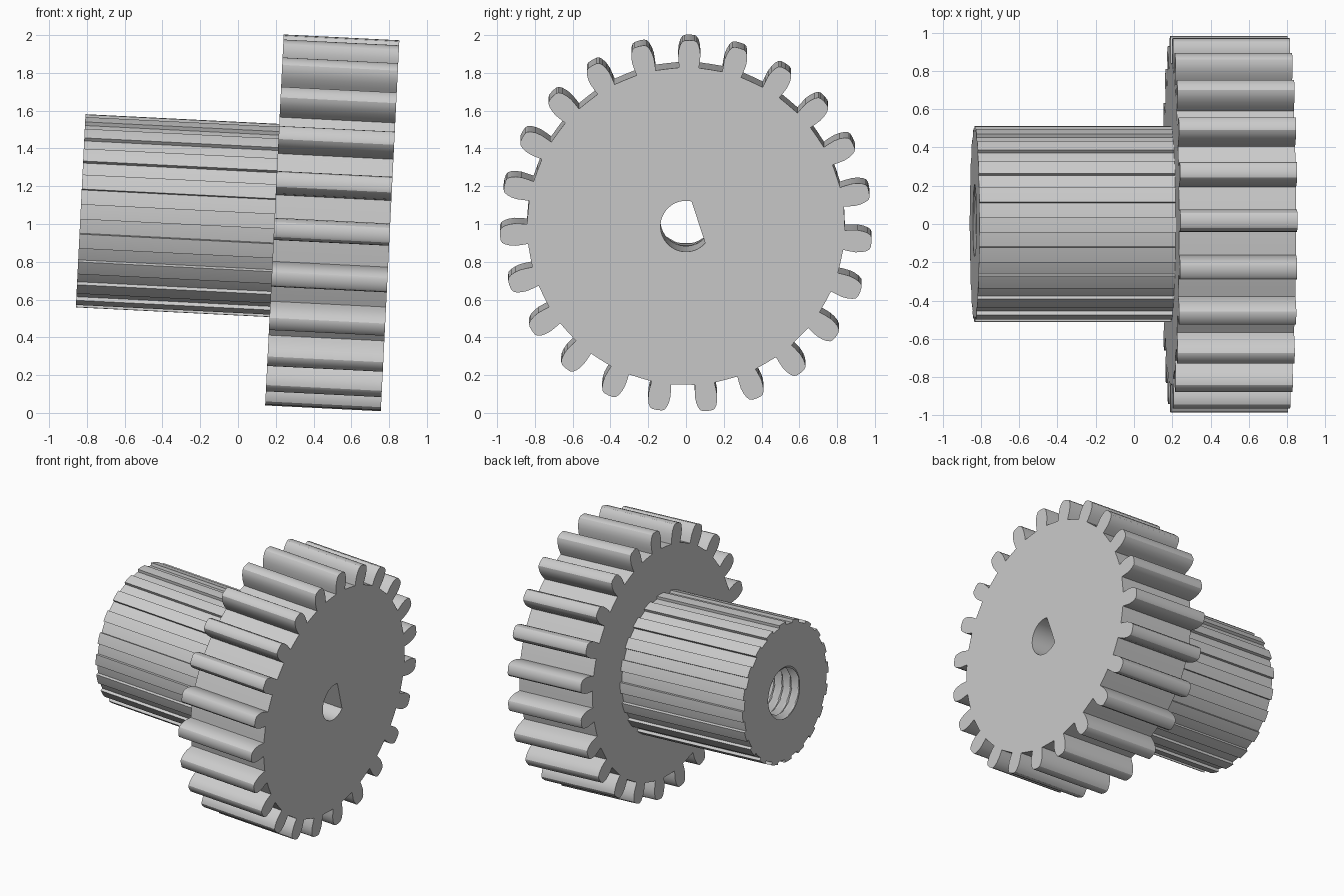
import bpy, bmesh
from math import sin, cos, pi, radians, sqrt, acos
from mathutils import Vector

cube = bpy.data.objects.get("Cube")
if cube:
    bpy.data.objects.remove(cube)

TILT = 0.05
GEAR_LENGTH, HUB_LENGTH = 0.613, 1.027
TEETH, SPLINES = 23, 20
PITCH, STEPS, SEGMENTS = 0.07, 12, 48

grey = bpy.data.materials.new("plain_grey")
grey.use_nodes = True
grey.diffuse_color = (0.6, 0.6, 0.6, 1)
grey.node_tree.nodes["Principled BSDF"].inputs["Base Color"].default_value = (0.6, 0.6, 0.6, 1)


def ring(bm, points, x):
    """Closed loop of vertices at one station along the axle."""
    return [bm.verts.new((x, y, z)) for y, z in points]


def skin(bm, a, b):
    """Wall of quads between two loops."""
    n = len(a)
    for i in range(n):
        j = (i + 1) % n
        bm.faces.new((a[i], a[j], b[j], b[i]))


def cap(bm, outer, inner):
    """Flat end between an outer and an inner loop."""
    edges = [bm.edges.get((loop[i - 1], loop[i]))
             for loop in (outer, inner) for i in range(len(loop))]
    bmesh.ops.triangle_fill(bm, edges=edges, use_beauty=True, normal=Vector((1, 0, 0)))


def finish(bm, name):
    bmesh.ops.recalc_face_normals(bm, faces=bm.faces[:])
    mesh = bpy.data.meshes.new(name)
    bm.to_mesh(mesh)
    bm.free()
    mesh.materials.append(grey)
    obj = bpy.data.objects.new(name, mesh)
    bpy.context.collection.objects.link(obj)
    obj.location = (0.805, 0, 0.988)
    obj.rotation_euler = (0, TILT, 0)
    bpy.ops.object.select_all(action='DESELECT')
    obj.select_set(True)
    bpy.context.view_layer.objects.active = obj
    bpy.ops.object.shade_smooth_by_angle(angle=radians(30))


def gear_profile():
    # half tooth: distance from axis, half width
    half = [(0.84, 0.052), (0.87, 0.056), (0.905, 0.059), (0.935, 0.056),
            (0.96, 0.049), (0.977, 0.039), (0.984, 0.026)]
    tooth = [(r, -w) for r, w in half] + [(0.986, 0)] + [(r, w) for r, w in reversed(half)]
    points = []
    for k in range(TEETH):
        a = radians(1.1) + 2 * pi * k / TEETH
        points += [(r * sin(a) + w * cos(a), r * cos(a) - w * sin(a)) for r, w in tooth]
        for f in (0.37, 0.5, 0.63):
            b = a + f * 2 * pi / TEETH
            points.append((0.84 * sin(b), 0.84 * cos(b)))
    return points


def bore_profile(radius=0.135, flat=0.069, turn=radians(18)):
    # round hole with one flat side
    start = acos(flat / radius)
    n = 40
    angles = [turn + start + (2 * pi - 2 * start) * i / n for i in range(n + 1)]
    return [(radius * cos(a), radius * sin(a)) for a in angles]


def hub_profile():
    # alternating raised and sunken strips
    points = []
    for k in range(SPLINES):
        for radius, shift in ((0.512, 0), (0.491, 0.5)):
            for f in (0, 0.25, 0.5):
                a = radians(-4) + 2 * pi * (k + shift + f) / SPLINES
                points.append((radius * cos(a), radius * sin(a)))
    return points


# Toothed wheel with flatted bore
bm = bmesh.new()
outer = [ring(bm, gear_profile(), x) for x in (-GEAR_LENGTH, 0)]
inner = [ring(bm, bore_profile(), x) for x in (-GEAR_LENGTH, 0)]
skin(bm, *outer)
skin(bm, *inner)
for o, i in zip(outer, inner):
    cap(bm, o, i)
finish(bm, "gear_wheel")

# Splined hub with threaded hole, seated slightly into the wheel
bm = bmesh.new()
x0, x1 = -GEAR_LENGTH - HUB_LENGTH, -GEAR_LENGTH + 0.01
outer = [ring(bm, hub_profile(), x) for x in (x0, x1)]
skin(bm, *outer)
count = int((x1 - x0) / PITCH * STEPS)
thread = []
for s in range(count + 1):
    points = []
    for i in range(SEGMENTS):
        phase = (s / STEPS + i / SEGMENTS) % 1
        r = 0.168 + 0.04 * abs(2 * phase - 1)
        a = 2 * pi * i / SEGMENTS
        points.append((r * cos(a), r * sin(a)))
    thread.append(ring(bm, points, x0 + (x1 - x0) * s / count))
for a, b in zip(thread, thread[1:]):
    skin(bm, a, b)
cap(bm, outer[0], thread[0])
cap(bm, outer[1], thread[-1])
finish(bm, "splined_hub")
